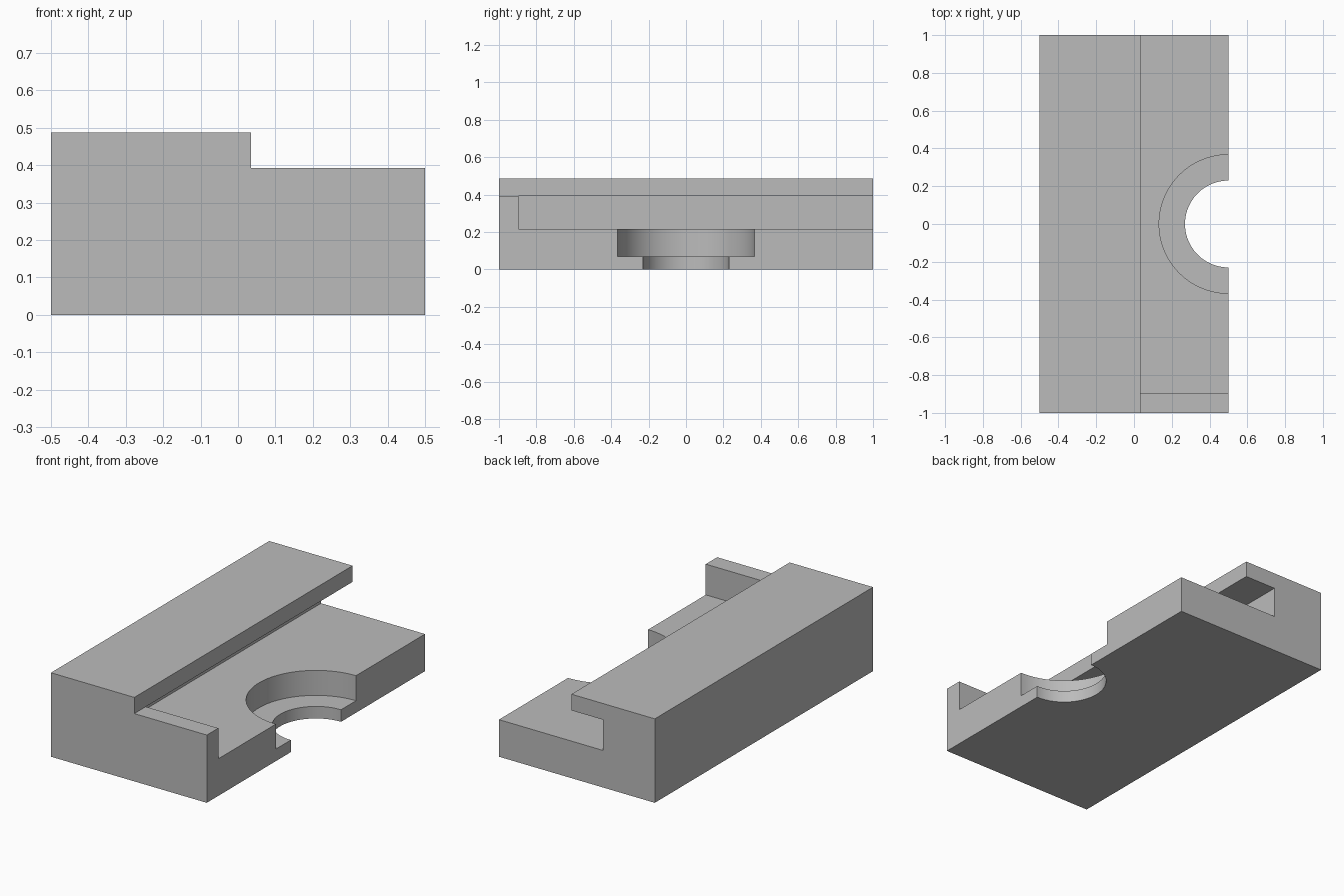
import bpy, bmesh
from mathutils import Matrix

cube = bpy.data.objects.get("Cube")
if cube:
    bpy.data.objects.remove(cube, do_unlink=True)

LIP_X, LIP_Z = 0.035, 0.393      # edge and underside of the overhanging lip
SLOT_X, SLOT_Z = -0.167, 0.215   # inner wall and floor of the slot
HEIGHT = 0.487

grey = bpy.data.materials.new("grey")
grey.use_nodes = True
colour = (0.5, 0.5, 0.5, 1)
grey.diffuse_color = colour
grey.node_tree.nodes["Principled BSDF"].inputs["Base Color"].default_value = colour


def to_object(name, bm):
    bmesh.ops.recalc_face_normals(bm, faces=bm.faces)
    mesh = bpy.data.meshes.new(name)
    bm.to_mesh(mesh)
    bm.free()
    mesh.materials.append(grey)
    obj = bpy.data.objects.new(name, mesh)
    bpy.context.collection.objects.link(obj)
    return obj


def extrusion(name, profile, y0, y1):
    """Extrude an (x, z) profile along y."""
    bm = bmesh.new()
    face = bm.faces.new([bm.verts.new((x, y0, z)) for x, z in profile])
    out = bmesh.ops.extrude_face_region(bm, geom=[face])
    verts = [v for v in out["geom"] if isinstance(v, bmesh.types.BMVert)]
    bmesh.ops.translate(bm, verts=verts, vec=(0, y1 - y0, 0))
    return to_object(name, bm)


def cylinder(name, radius, z0, z1):
    """Upright cylinder centred on the right edge of the block."""
    bm = bmesh.new()
    bmesh.ops.create_cone(bm, cap_ends=True, segments=96, radius1=radius, radius2=radius,
                          depth=z1 - z0, matrix=Matrix.Translation((0.5, 0, (z0 + z1) / 2)))
    return to_object(name, bm)


def cut(target, cutter):
    cutter.hide_render = True
    mod = target.modifiers.new("cut", "BOOLEAN")
    mod.operation = "DIFFERENCE"
    mod.solver = "EXACT"
    mod.object = cutter
    bpy.context.view_layer.objects.active = target
    bpy.ops.object.modifier_apply(modifier=mod.name)
    bpy.data.objects.remove(cutter, do_unlink=True)


# Stepped block running the whole length
block = extrusion("slotted_block", [(-0.5, 0), (0.5, 0), (0.5, LIP_Z), (LIP_X, LIP_Z),
                                    (LIP_X, HEIGHT), (-0.5, HEIGHT)], -1, 1)

# Undercut slot, closed by a wall at the front and open at the back
cut(block, extrusion("slot_cutter", [(SLOT_X, SLOT_Z), (0.6, SLOT_Z), (0.6, LIP_Z),
                                     (SLOT_X, LIP_Z)], -0.895, 1.1))

# Counterbored half-round hole in the right edge
cut(block, cylinder("counterbore_cutter", 0.367, 0.07, 0.3))
cut(block, cylinder("hole_cutter", 0.23, -0.1, 0.2))

# Smooth the round walls, keep the edges sharp
bpy.ops.object.select_all(action="DESELECT")
block.select_set(True)
bpy.context.view_layer.objects.active = block
bpy.ops.object.shade_smooth_by_angle(angle=0.5)
